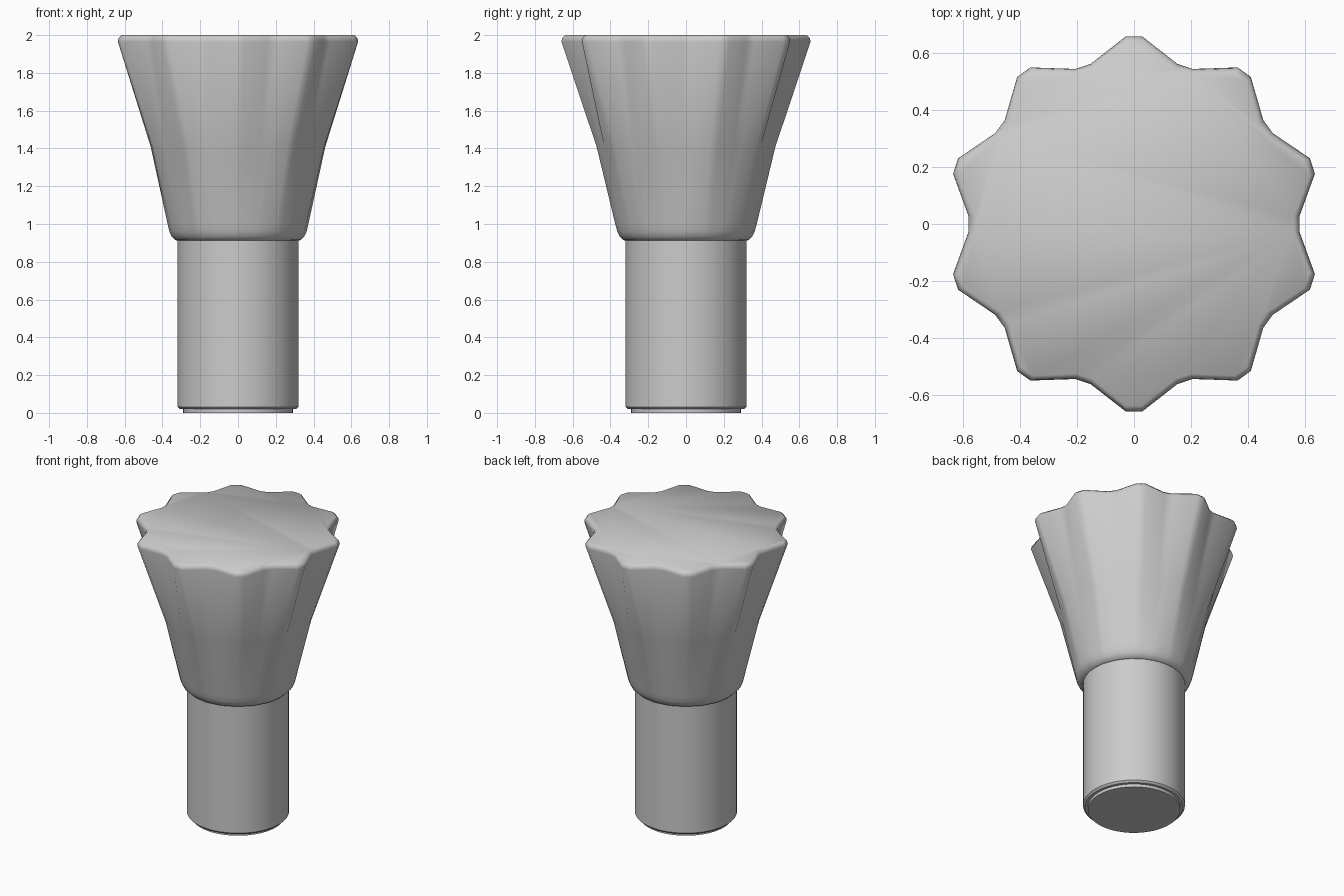
import bpy, bmesh, math

if "Cube" in bpy.data.objects:
    bpy.data.objects.remove(bpy.data.objects["Cube"])

LOBES = 10


def loft(name, rings, smooth_angle):
    """Skin a closed solid through rings of (x, y, z) points."""
    bm = bmesh.new()
    loops = [[bm.verts.new(p) for p in ring] for ring in rings]
    n = len(loops[0])
    for a, b in zip(loops, loops[1:]):
        for i in range(n):
            j = (i + 1) % n
            bm.faces.new((a[i], a[j], b[j], b[i]))
    bm.faces.new(loops[0][::-1])
    bm.faces.new(loops[-1])
    bmesh.ops.recalc_face_normals(bm, faces=bm.faces)
    mesh = bpy.data.meshes.new(name)
    bm.to_mesh(mesh)
    bm.free()
    ob = bpy.data.objects.new(name, mesh)
    bpy.context.collection.objects.link(ob)
    bpy.ops.object.select_all(action='DESELECT')
    ob.select_set(True)
    bpy.context.view_layer.objects.active = ob
    bpy.ops.object.shade_smooth_by_angle(angle=math.radians(smooth_angle))
    return ob


def polar(r, deg, z):
    a = math.radians(deg)
    return (r * math.cos(a), r * math.sin(a), z)


def lobed_ring(z, tip, valley):
    """Ten flat-tipped lobes, the first one pointing along +y."""
    step = 360 / LOBES
    pts = []
    for k in range(LOBES):
        c = 90 + k * step
        pts += [polar(tip, c - 2.5, z), polar(tip, c + 2.5, z),
                polar(valley, c + step / 2 - 2.8, z),
                polar(valley, c + step / 2 + 2.8, z)]
    return pts


def round_ring(z, r, n=64):
    return [polar(r, 360 * i / n, z) for i in range(n)]


# Round shaft with a small chamfer and a stepped foot disc
shaft_profile = [(0.0, 0.29), (0.02, 0.29), (0.02, 0.308), (0.032, 0.32), (0.93, 0.32)]
loft("shaft", [round_ring(z, r) for z, r in shaft_profile], 35)

# Fluted grip: round at the base, flaring into lobes, softened top rim
grip_profile = [  # z, lobe tip radius, valley radius
    (0.91, 0.315, 0.315), (0.916, 0.334, 0.334), (0.935, 0.352, 0.352),
    (0.96, 0.364, 0.364), (1.0, 0.375, 0.373), (1.41, 0.474, 0.463),
    (1.965, 0.66, 0.583), (1.985, 0.656, 0.579), (2.0, 0.64, 0.563)]
loft("fluted_grip", [lobed_ring(*row) for row in grip_profile], 50)
